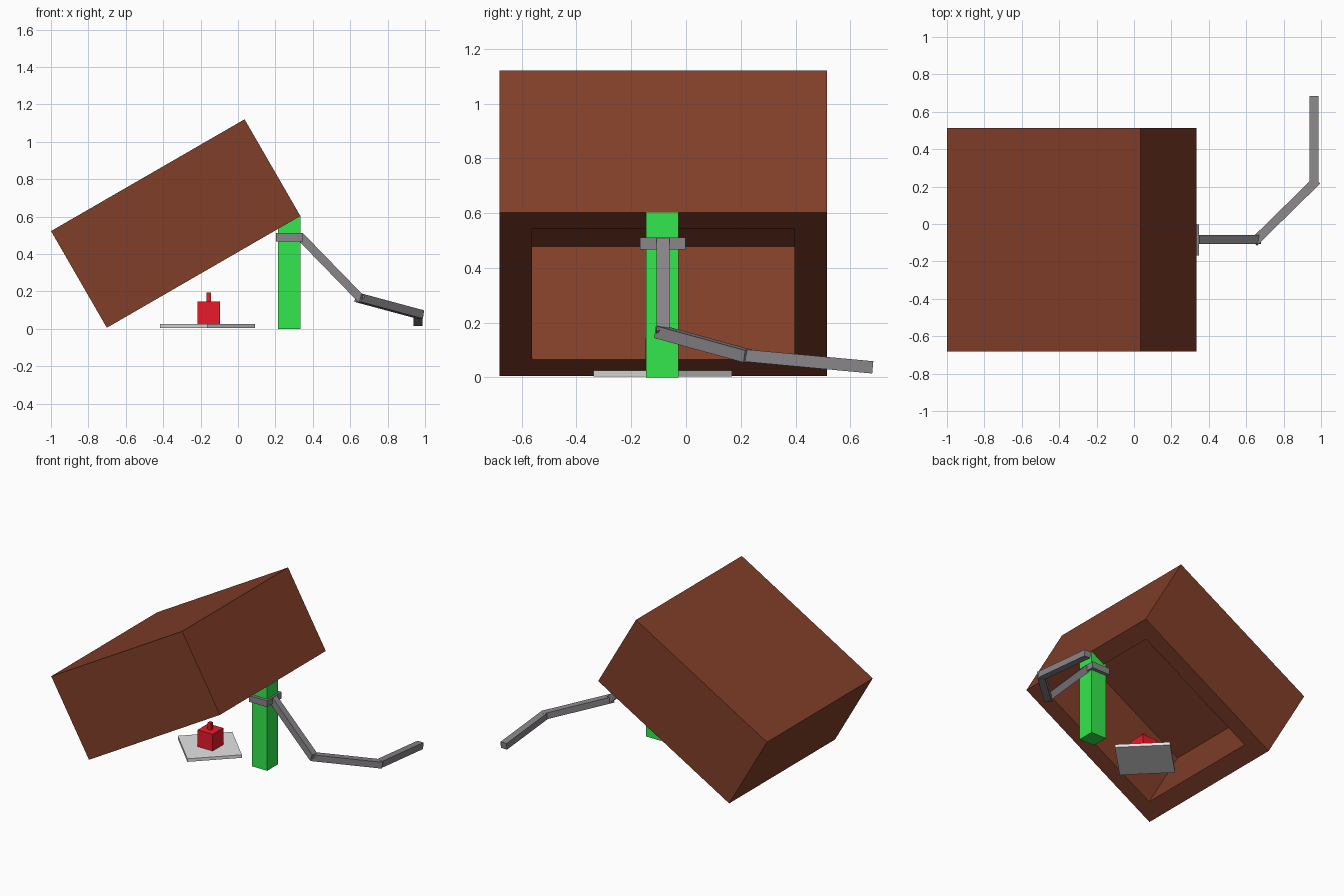
import bpy, bmesh, math
from mathutils import Matrix, Vector

cube = bpy.data.objects.get("Cube")
if cube:
    bpy.data.objects.remove(cube, do_unlink=True)


def material(name, rgb):
    # sRGB bytes to linear
    lin = [((c / 255 + 0.055) / 1.055) ** 2.4 for c in rgb]
    m = bpy.data.materials.new(name)
    m.use_nodes = True
    m.diffuse_color = (*lin, 1)
    m.node_tree.nodes["Principled BSDF"].inputs["Base Color"].default_value = (*lin, 1)
    return m


brown = material("cardboard brown", (129, 62, 40))
green = material("bright green", (51, 231, 77))
red = material("red", (234, 27, 42))
rope_grey = material("rope grey", (138, 134, 138))
plate_grey = material("light grey", (228, 228, 228))


def finish(name, bm, mat, matrix=Matrix()):
    mesh = bpy.data.meshes.new(name)
    bm.to_mesh(mesh)
    bm.free()
    mesh.materials.append(mat)
    obj = bpy.data.objects.new(name, mesh)
    obj.matrix_world = matrix
    bpy.context.collection.objects.link(obj)
    return obj


def box_mesh(size):
    bm = bmesh.new()
    bmesh.ops.create_cube(bm, size=1)
    bmesh.ops.scale(bm, vec=size, verts=bm.verts)
    return bm


def box(name, center, size, mat, rotation=Matrix()):
    return finish(name, box_mesh(size), mat, Matrix.Translation(center) @ rotation)


# Tilted crate, hollowed from its underside
wall, height = 0.119, 0.597
bm = box_mesh((1.195, 1.195, height))
bm.normal_update()
bottom = min(bm.faces, key=lambda f: f.normal.z)
bmesh.ops.inset_region(bm, faces=[bottom], thickness=wall, use_even_offset=True)
bmesh.ops.inset_region(bm, faces=[bottom], thickness=0, depth=wall - height)
finish("crate", bm, brown, Matrix.Translation((-0.333, -0.083, 0.563))
       @ Matrix.Rotation(math.radians(-30), 4, 'Y'))

# Prop post
box("post", (0.274, -0.087, 0.301), (0.119, 0.119, 0.602), green)

# Rope loop around the post
for side in (-1, 1):
    box(f"rope_loop_x{side}", (0.275 + side * 0.055, -0.085, 0.489), (0.034, 0.166, 0.045), rope_grey)
    box(f"rope_loop_y{side}", (0.275, -0.085 + side * 0.066, 0.489), (0.144, 0.034, 0.045), rope_grey)

# Trailing rope
path = [Vector(p) for p in ((0.34, -0.084, 0.487), (0.655, -0.084, 0.163),
                            (0.963, 0.218, 0.08), (0.963, 0.682, 0.037))]
for i, (a, b) in enumerate(zip(path, path[1:])):
    d = b - a
    grow = (0.02, 0.035, 0)[i]
    turn = d.to_track_quat('Y', 'Z').to_matrix().to_4x4()
    box(f"rope_segment_{i + 1}", (a + b) / 2, (0.048, d.length + grow, 0.045), rope_grey, turn)

# Bait plate and bait
box("plate", (-0.163, -0.085, 0.015), (0.358, 0.358, 0.022), plate_grey,
    Matrix.Rotation(math.radians(45), 4, 'Z'))
box("bait", (-0.157, -0.087, 0.085), (0.12, 0.12, 0.12), red)
box("bait_stem", (-0.157, -0.087, 0.168), (0.025, 0.025, 0.05), red)
